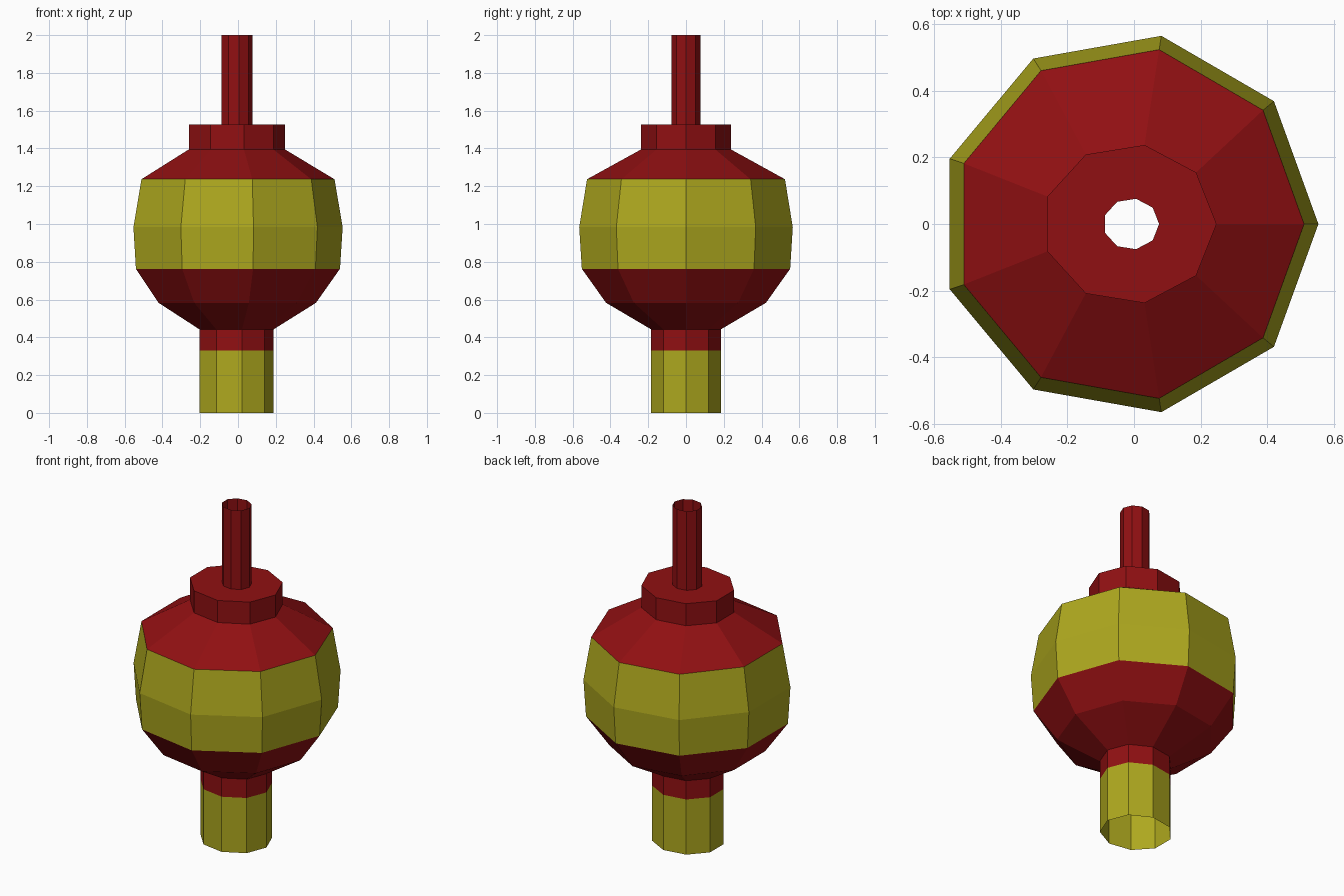
import bpy, bmesh
from math import cos, sin, tau

if "Cube" in bpy.data.objects:
    bpy.data.objects.remove(bpy.data.objects["Cube"])

SIDES = 9


def paint(name, rgb):
    m = bpy.data.materials.new(name)
    m.diffuse_color = (*rgb, 1)
    m.use_nodes = True
    m.node_tree.nodes["Principled BSDF"].inputs["Base Color"].default_value = m.diffuse_color
    return m


red = paint("red", (0.28, 0.005, 0.006))
yellow = paint("yellow", (0.42, 0.39, 0.013))


def shell(name, rings, mat):
    """Open nine-sided shell through rings of (centre x, radius x, radius y, z)."""
    bm = bmesh.new()
    loops = [[bm.verts.new((cx + rx * cos(tau * i / SIDES), ry * sin(tau * i / SIDES), z))
              for i in range(SIDES)] for cx, rx, ry, z in rings]
    for a, b in zip(loops, loops[1:]):
        for i in range(SIDES):
            j = (i + 1) % SIDES
            bm.faces.new((a[i], a[j], b[j], b[i]))
    mesh = bpy.data.meshes.new(name)
    bm.to_mesh(mesh)
    bm.free()
    mesh.materials.append(mat)
    bpy.context.collection.objects.link(bpy.data.objects.new(name, mesh))


# Cross-sections: centre x, radius x, radius y
PIPE = (-0.014, 0.202, 0.187)
COLLAR = (-0.014, 0.262, 0.241)
STEM = (-0.0085, 0.084, 0.077)
LOW = (-0.017, 0.557, 0.560)
HIGH = (-0.016, 0.527, 0.532)

# Bottom pipe, open underneath
shell("base_pipe", [(*PIPE, 0), (*PIPE, 0.33)], yellow)

# Neck and lower half of the bulb
shell("neck", [(*PIPE, 0.33), (*PIPE, 0.442)], red)
shell("lower_bulb", [(*PIPE, 0.442), (-0.017, 0.43, 0.43, 0.583), (*LOW, 0.763)], red)

# Wide band around the middle
shell("belly_band", [(*LOW, 0.763), (-0.017, 0.571, 0.574, 0.983), (*HIGH, 1.237)], yellow)

# Sloping shoulder, stepped collar, hollow stem
shell("shoulder", [(*HIGH, 1.237), (*COLLAR, 1.395)], red)
shell("collar", [(*COLLAR, 1.395), (*COLLAR, 1.527), (*STEM, 1.527)], red)
shell("stem", [(*STEM, 1.527), (*STEM, 2.0)], red)
